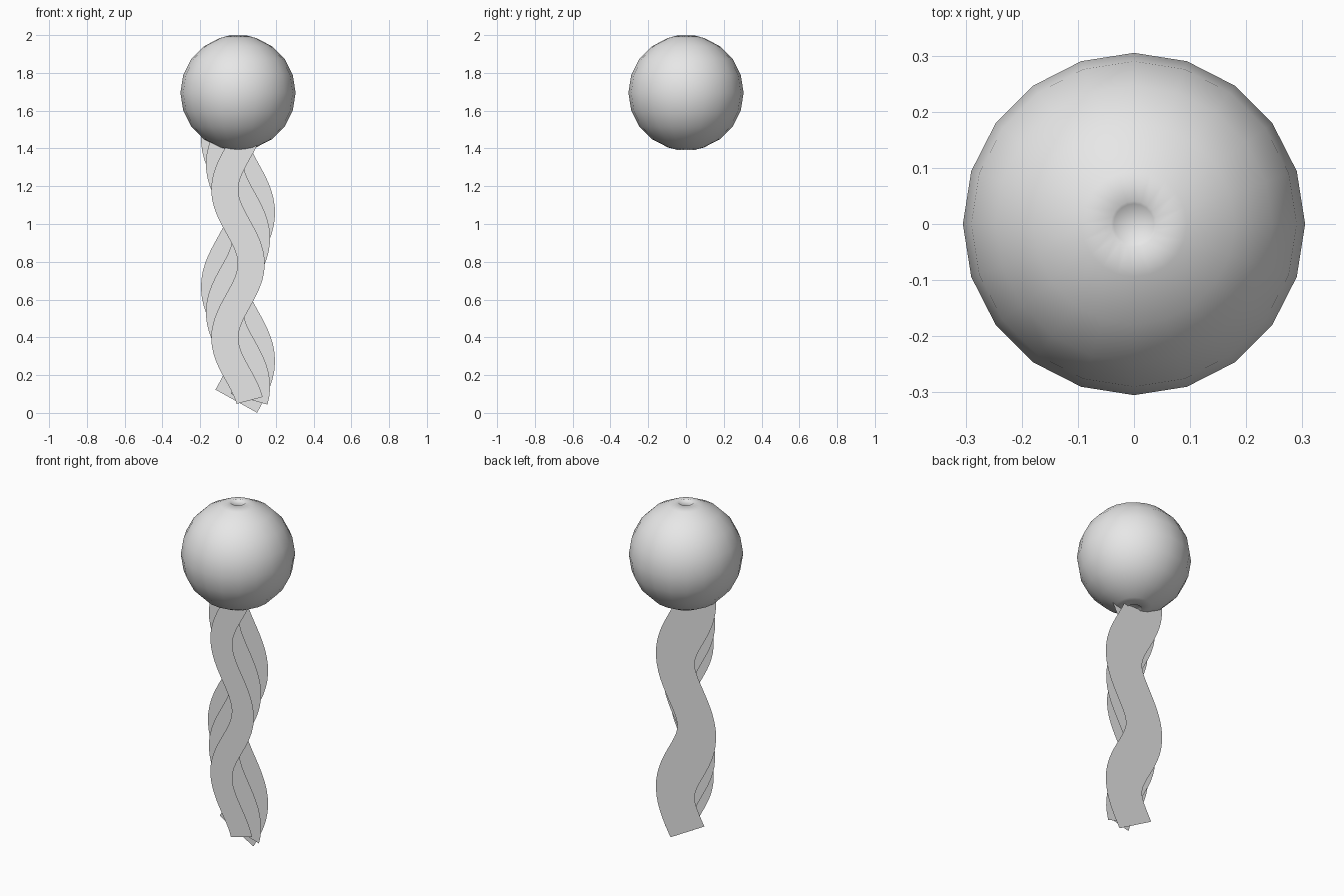
import bpy, bmesh, math
from mathutils import Vector

cube = bpy.data.objects.get("Cube")
if cube:
    bpy.data.objects.remove(cube, do_unlink=True)

grey = bpy.data.materials.new("light_grey")
grey.use_nodes = True
grey.diffuse_color = (0.8, 0.8, 0.8, 1)
grey.node_tree.nodes["Principled BSDF"].inputs["Base Color"].default_value = (0.8, 0.8, 0.8, 1)

RADIUS, CENTRE, SEGMENTS = 0.305, 1.695, 20
WAVE, SWING = 0.785, 0.07


def finish(bm, name, smooth):
    mesh = bpy.data.meshes.new(name)
    bm.to_mesh(mesh)
    bm.free()
    mesh.materials.append(grey)
    obj = bpy.data.objects.new(name, mesh)
    bpy.context.collection.objects.link(obj)
    for poly in mesh.polygons:
        poly.use_smooth = smooth
    return obj


# Balloon: a lathed sphere with a small dimple at each pole
def balloon():
    half = [(0.0, 0.297), (0.036, 0.297), (0.041, 0.304)]
    half += [(RADIUS * math.sin(a), RADIUS * math.cos(a))
             for a in (math.radians(18 * i) for i in range(1, 5))]
    profile = half + [(RADIUS, 0.0)] + [(r, -z) for r, z in reversed(half)]
    bm = bmesh.new()
    verts = [bm.verts.new((0, r, CENTRE + z)) for r, z in profile]
    edges = [bm.edges.new(pair) for pair in zip(verts, verts[1:])]
    bmesh.ops.spin(bm, geom=verts + edges, cent=(0, 0, 0), axis=(0, 0, 1),
                   angle=math.tau, steps=SEGMENTS, use_duplicate=False)
    bmesh.ops.remove_doubles(bm, verts=bm.verts, dist=0.0005)
    bmesh.ops.recalc_face_normals(bm, faces=bm.faces)
    finish(bm, "balloon", True)


# Ribbon: a flat wavy strip of constant width
def ribbon(name, y, width, crest, bottom, top=1.5, steps=48):
    bm = bmesh.new()
    previous = None
    k = math.tau / WAVE
    for i in range(steps + 1):
        z = bottom + (top - bottom) * i / steps
        phase = k * (z - crest)
        mid = Vector((SWING * math.cos(phase), y, z))
        slope = -SWING * k * math.sin(phase)
        side = Vector((1, 0, -slope)).normalized() * width / 2
        row = [bm.verts.new(mid - side), bm.verts.new(mid + side)]
        if previous:
            bm.faces.new((previous[0], previous[1], row[1], row[0]))
        previous = row
    finish(bm, name, False)


balloon()
ribbon("front_ribbon", -0.055, 0.143, 0.79, 0.066)
ribbon("middle_ribbon", -0.028, 0.20, 0.925, 0.072)
ribbon("back_ribbon", 0.0, 0.252, 1.06, 0.062)
